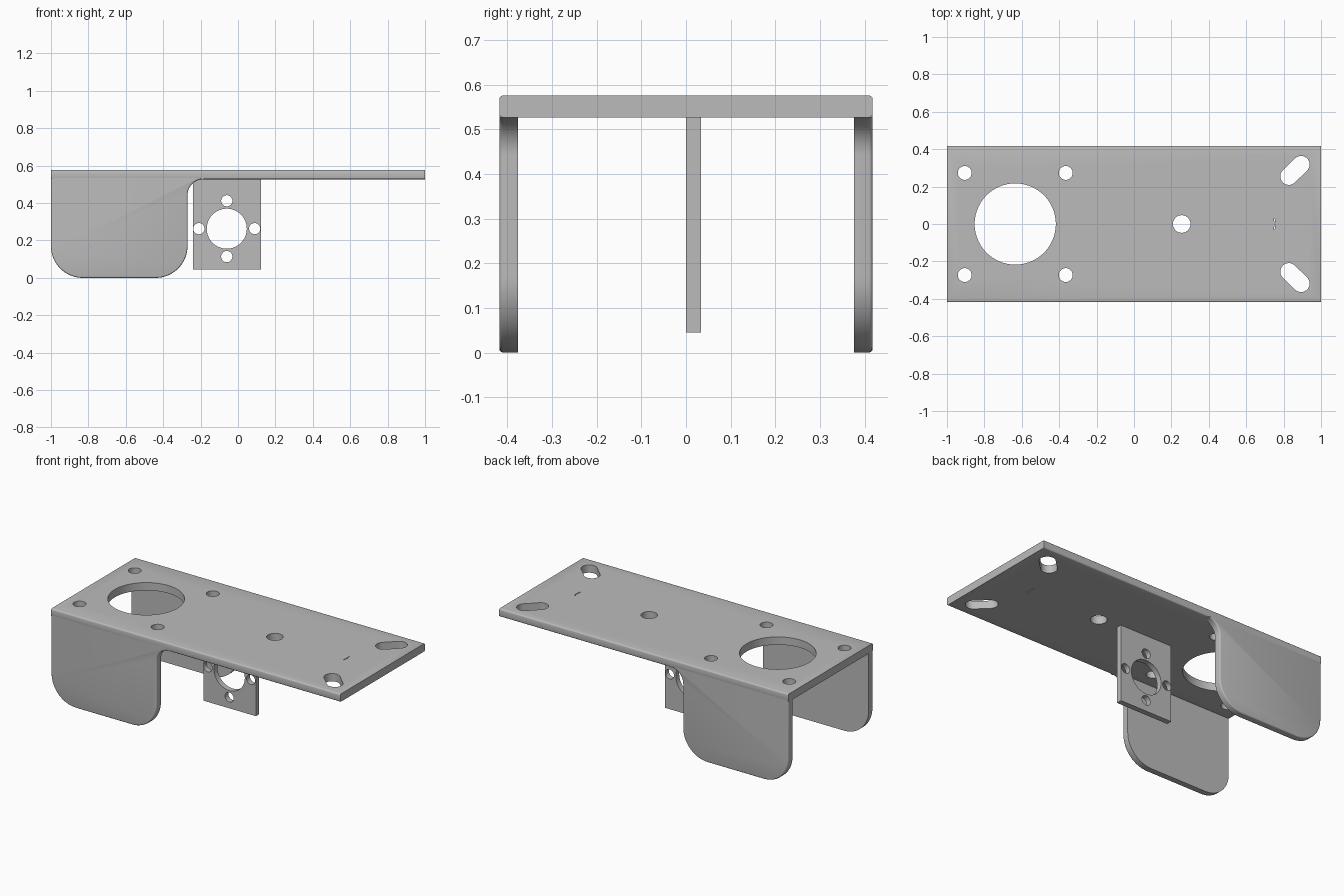
import bpy, bmesh
from math import sin, cos, radians, atan2, hypot

cube = bpy.data.objects.get("Cube")
if cube:
    bpy.data.objects.remove(cube, do_unlink=True)

GREY = (0.5, 0.5, 0.5, 1.0)
grey = bpy.data.materials.new("bracket_grey")
grey.use_nodes = True
grey.diffuse_color = GREY
grey.node_tree.nodes["Principled BSDF"].inputs["Base Color"].default_value = GREY

TOP, UNDER = 0.576, 0.527      # top plate heights
HALF_Y, INNER_Y = 0.418, 0.376  # flange outer and inner faces
EDGE = 0.008                    # softened edge size


def arc(cx, cy, r, start, end, n=16):
    """Points on an arc, angles in degrees."""
    steps = [radians(start + (end - start) * i / n) for i in range(n + 1)]
    return [(cx + r * cos(a), cy + r * sin(a)) for a in steps]


def circle(cx, cy, r, n=64):
    return arc(cx, cy, r, 0, 360, n)[:-1]


def slot(x0, y0, x1, y1, r):
    """Rounded slot between two end centres."""
    a = atan2(y1 - y0, x1 - x0) * 180 / radians(180)
    return arc(x1, y1, r, a - 90, a + 90) + arc(x0, y0, r, a + 90, a + 270)


def prism(name, outline, axis, lo, hi, soften=None):
    """Extrude an outline along y or z, bevelling the edges chosen by a rule."""
    place = (lambda u, v, d: (u, d, v)) if axis == "y" else (lambda u, v, d: (u, v, d))
    bm = bmesh.new()
    low = [bm.verts.new(place(u, v, lo)) for u, v in outline]
    high = [bm.verts.new(place(u, v, hi)) for u, v in outline]
    bm.faces.new(low)
    bm.faces.new(high)
    for i in range(len(outline)):
        j = (i + 1) % len(outline)
        bm.faces.new((low[i], low[j], high[j], high[i]))
    bmesh.ops.recalc_face_normals(bm, faces=bm.faces)
    if soften:
        edges = [e for e in bm.edges if soften(e.verts[0].co, e.verts[1].co)]
        bmesh.ops.bevel(bm, geom=edges, offset=EDGE, segments=3,
                        profile=0.5, affect="EDGES")
    mesh = bpy.data.meshes.new(name)
    bm.to_mesh(mesh)
    bm.free()
    mesh.materials.append(grey)
    obj = bpy.data.objects.new(name, mesh)
    bpy.context.collection.objects.link(obj)
    return obj


def activate(obj):
    bpy.ops.object.select_all(action="DESELECT")
    obj.select_set(True)
    bpy.context.view_layer.objects.active = obj


def drill(obj, outlines, axis, lo, hi):
    """Cut each outline right through the part."""
    for outline in outlines:
        cutter = prism("hole_cutter", outline, axis, lo, hi)
        cutter.hide_render = True
        mod = obj.modifiers.new("hole", "BOOLEAN")
        mod.operation = "DIFFERENCE"
        mod.solver = "EXACT"
        mod.object = cutter
        activate(obj)
        bpy.ops.object.modifier_apply(modifier=mod.name)
        bpy.data.objects.remove(cutter, do_unlink=True)


def finish(obj):
    activate(obj)
    bpy.ops.object.shade_smooth_by_angle(angle=radians(35))


# Top plate with softened long edges
def long_edge(a, b):
    return abs(a.x - b.x) > 1


top = prism("top_plate", [(-1, -HALF_Y), (1, -HALF_Y), (1, HALF_Y), (-1, HALF_Y)],
            "z", UNDER, TOP, long_edge)

holes = [circle(-0.635, 0, 0.217, 96), circle(0.255, 0, 0.047)]
for s in (-1, 1):
    holes += [circle(x, s * 0.273, 0.037) for x in (-0.905, -0.365)]
    holes.append(slot(0.828, s * 0.255, 0.893, s * 0.318, 0.046))
# Thin crescent slit near the free end
holes.append(arc(0.66, 0, 0.096, -17, 17, 8) + arc(0.645, 0, 0.106, 16, -16, 8))
drill(top, holes, "z", UNDER - 0.1, TOP + 0.1)
finish(top)

# Side flanges with rounded lower corners and a fillet under the plate
R, F = 0.17, 0.085
left, right, seat = -1.0, -0.27, 0.55
profile = ([(left, seat)]
           + arc(left + R, R, R, 180, 270)
           + arc(right - R, R, R, 270, 360)
           + arc(right + F, UNDER - F, F, 180, 90)
           + [(right + F, seat)])


def outer_edge(a, b):
    on_outside = min(abs(a.y), abs(b.y)) > HALF_Y - 0.001
    return on_outside and min(a.z, b.z) < UNDER - 0.001


finish(prism("front_flange", profile, "y", -HALF_Y, -INNER_Y, outer_edge))
finish(prism("back_flange", profile, "y", INNER_Y, HALF_Y, outer_edge))

# Hanging mounting plate with a bore and four screw holes
mount = prism("mounting_plate",
              [(-0.24, 0.045), (0.123, 0.045), (0.123, UNDER + 0.01), (-0.24, UNDER + 0.01)],
              "y", 0, 0.034)
cx, cz, pitch = -0.06, 0.263, 0.149
bores = [circle(cx, cz, 0.107)]
bores += [circle(cx + pitch * u, cz + pitch * v, 0.03, 32)
          for u, v in ((1, 0), (-1, 0), (0, 1), (0, -1))]
drill(mount, bores, "y", -0.1, 0.1)
finish(mount)
